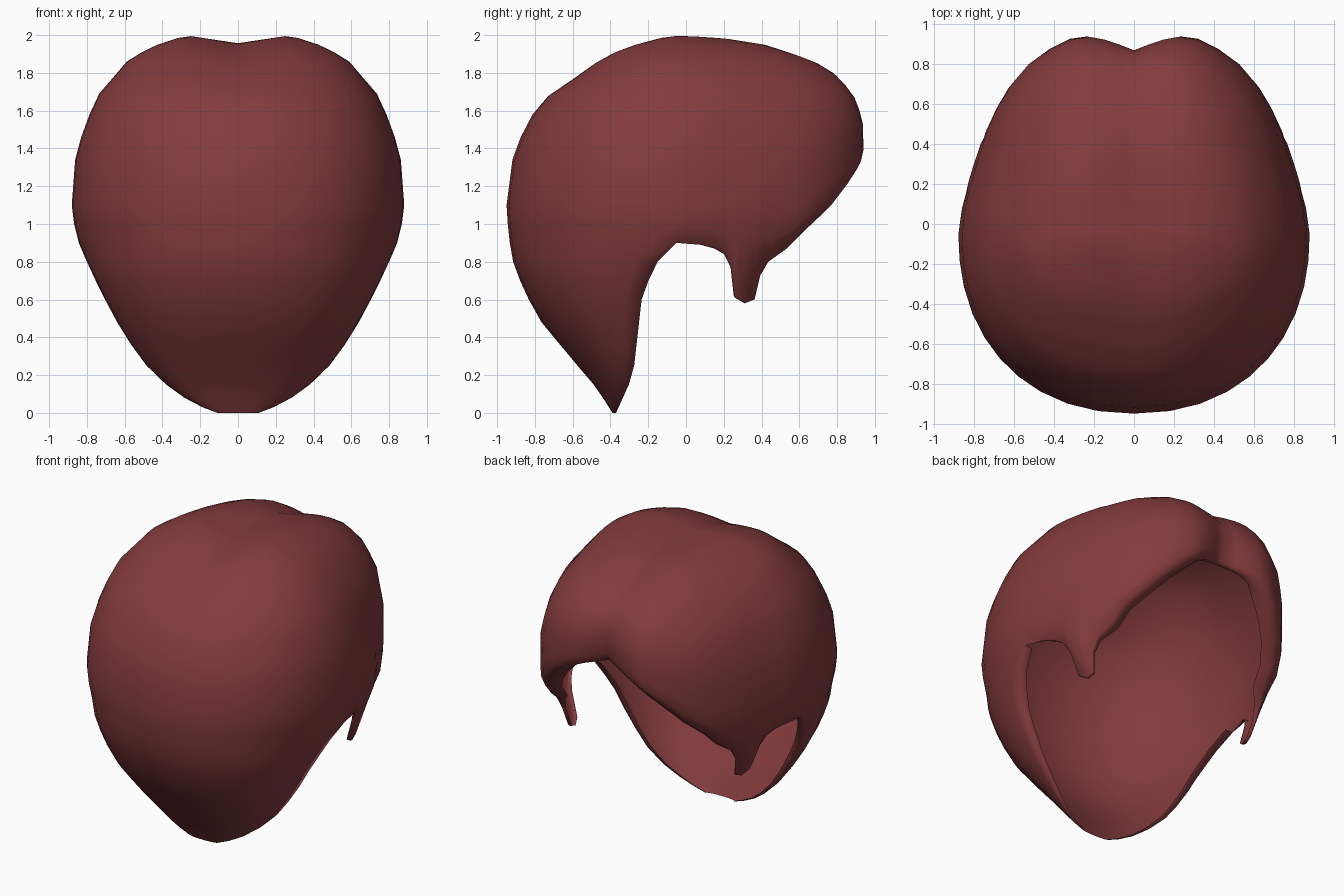
import bpy, bmesh, math

if "Cube" in bpy.data.objects:
    bpy.data.objects.remove(bpy.data.objects["Cube"])

# Profile tables: (z, half width, front y, back y) and lower side edge (z, y)
PROFILE = [(0, .11, -.39, .94), (.05, .24, -.42, .94), (.14, .37, -.48, .94), (.28, .515, -.60, .94),
           (.48, .64, -.765, .94), (.65, .73, -.86, .94), (.8, .80, -.915, .94), (.94, .86, -.94, .95),
           (1.1, .88, -.95, .96), (1.37, .86, -.915, .985), (1.55, .80, -.835, .985),
           (1.69, .735, -.73, .93), (1.8, .64, -.58, .84), (1.87, .58, -.49, .73),
           (1.92, .49, -.40, .60), (1.975, .37, -.25, .44), (1.998, .25, -.12, .24), (2.002, 0, -.05, -.05)]
EDGE = [(0, -.37), (.2, -.28), (.6, -.235), (.78, -.17), (.9, -.05), (2.1, -.05)]
# Hairline height by angle from the side (0) to the parting (90); includes sideburn
HAIRLINE = [(0, .9), (6, .89), (10, .87), (13, .84), (15.2, .77), (16.3, .61), (19.5, .58), (22.7, .6),
            (24.5, .72), (28, .80), (36, .87), (44, .97), (54, 1.07), (63, 1.18), (70, 1.26),
            (76, 1.33), (81, 1.36), (85.5, 1.38), (90, 1.40)]
# Depth of the inward roll under the fringe, by the same angle
ROLL = [(0, 0), (10, .04), (25, .04), (34, .15), (70, .15), (90, .05)]
UPPER = [2.002, 1.998, 1.985, 1.95, 1.91, 1.86, 1.79, 1.69, 1.58, 1.46, 1.34, 1.22, 1.1, 1.0, .9]
LOWER = [.8, .7, .6, .48, .36, .25, .15, .08, .03, 0]


def interp(table, t, k=1):
    for a, b in zip(table, table[1:]):
        if t <= b[0]:
            f = (t - a[0]) / (b[0] - a[0])
            return a[k] + (b[k] - a[k]) * f
    return table[-1][k]


def point(deg, z, lip=0.0):
    """Outer surface at an angle (negative = front side) and height."""
    a = math.radians(abs(deg))
    back = deg > 0
    w = interp(PROFILE, max(z, .9) if back else z)
    yc = -.05 if back else interp(EDGE, z)
    e = 2 / 2.2
    depth = interp(PROFILE, z, 3 if back else 2) - yc
    x = w * max(0, math.cos(a)) ** e
    y = yc + depth * math.sin(a) ** e
    if back:                                  # temples pinch, sideburns lean inward
        x *= 1 - .05 * math.sin(math.pi * max(0, min(1, y / .85)))
        x *= 1 - .4 * max(0, .95 - z) * min(1, deg / 12)
    v = max(0, 1 - x / .27)                   # parting groove
    if back:
        y -= (.085 + .06 * max(0, min(1, (1.7 - z) / .3))) * v * max(0, y) ** 2
    fade = max(0, min(1, (z - 1.6) / .3))
    return (x * (1 - lip), y * (1 - lip * (.8 if back else 0)), z - .045 * v * fade)


bm = bmesh.new()


def grid(cols):
    vs = [[bm.verts.new(p) for p in c] for c in cols]
    for a, b in zip(vs, vs[1:]):
        for i in range(len(a) - 1):
            bm.faces.new((a[i], a[i + 1], b[i + 1], b[i]))


# Fringe side: columns run from the crown down to the hairline, then roll inward
fringe = []
for deg, h in HAIRLINE:
    zs = [2.002 - (2.002 - z) * (2.002 - h) / 1.102 for z in UPPER]
    if 12 < deg < 27:                         # sideburn: keep the rows level above it
        zs = UPPER[:-2] + [.95, h]
    roll = interp(ROLL, deg)
    col = [point(deg, z) for z in zs[:-1]]
    col += [point(deg, h + roll * .2, roll * .15), point(deg, h, roll * .45), point(deg, h + roll * .1, roll)]
    fringe.append(col)
grid(fringe)

# Long side: columns run from the crown to the pointed bottom
angles = [0, -7, -15, -24, -33, -42, -51, -60, -70, -80, -90]
grid([[point(d, z) for z in UPPER + LOWER] for d in angles])
# Inward rolled rim along its side edge
grid([[point(0, z, lip) for z in UPPER[-1:] + LOWER] for lip in (.07, 0)])

bmesh.ops.remove_doubles(bm, verts=bm.verts, dist=.0008)
bmesh.ops.dissolve_degenerate(bm, dist=.0005, edges=bm.edges)
bmesh.ops.recalc_face_normals(bm, faces=bm.faces)
top = max(bm.faces, key=lambda f: f.calc_center_median().z)
if top.normal.z < 0:
    bmesh.ops.reverse_faces(bm, faces=bm.faces)

mesh = bpy.data.meshes.new("hair_shell")
bm.to_mesh(mesh)
bm.free()
hair = bpy.data.objects.new("hair_shell", mesh)
bpy.context.collection.objects.link(hair)

# Mirror the half and shade smooth
mir = hair.modifiers.new("mirror", 'MIRROR')
mir.use_clip = True
mir.merge_threshold = .002
for p in mesh.polygons:
    p.use_smooth = True

mat = bpy.data.materials.new("reddish_brown")
mat.diffuse_color = (.228, .044, .046, 1)
mat.use_nodes = True
mat.node_tree.nodes["Principled BSDF"].inputs["Base Color"].default_value = mat.diffuse_color
mesh.materials.append(mat)
